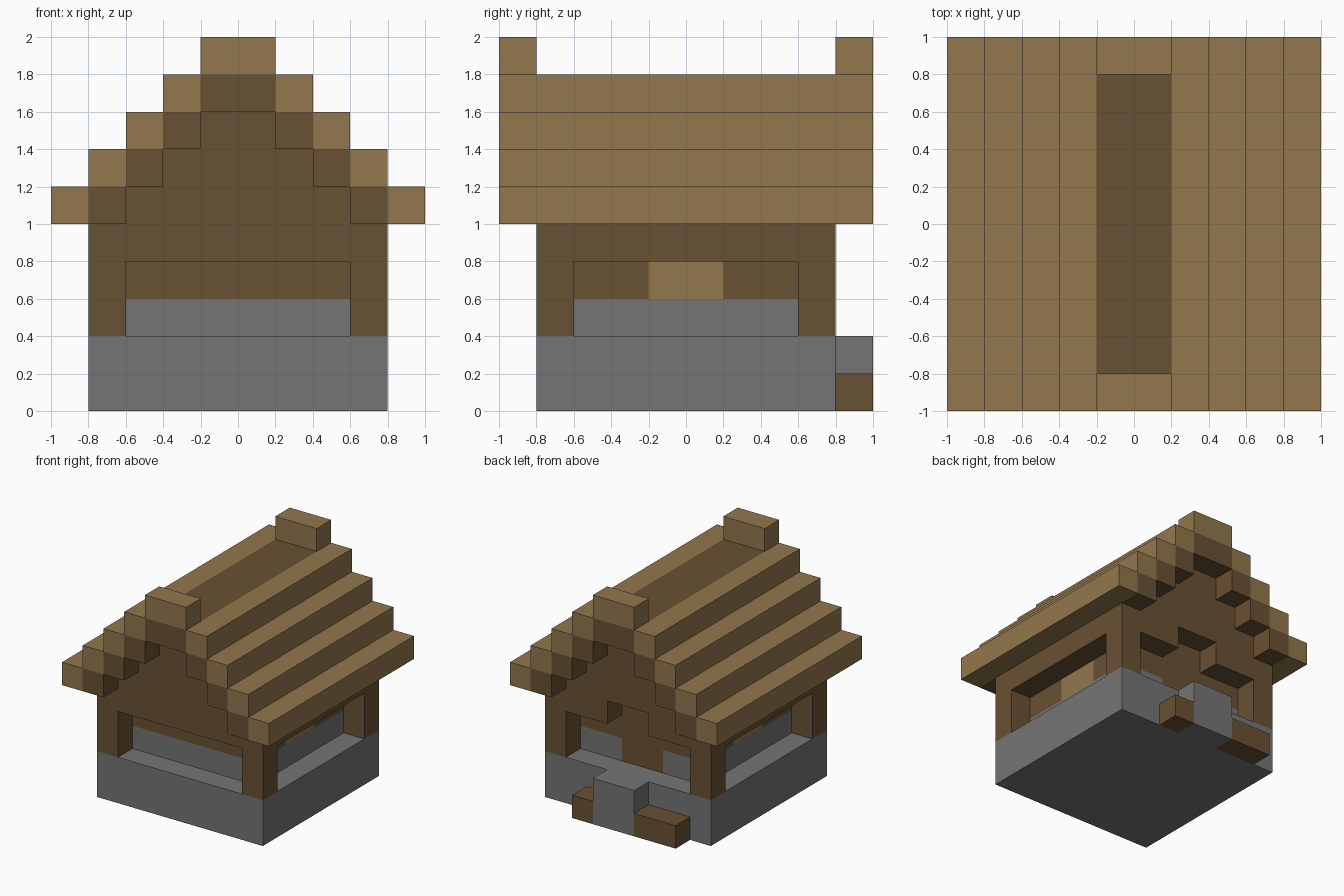
import bpy
import bmesh
from mathutils import Vector

if "Cube" in bpy.data.objects:
    bpy.data.objects.remove(bpy.data.objects["Cube"], do_unlink=True)

U = 0.2  # size of one building block


def make_material(name, rgb):
    mat = bpy.data.materials.new(name)
    mat.use_nodes = True
    colour = (*rgb, 1.0)
    mat.diffuse_color = colour
    bsdf = next(n for n in mat.node_tree.nodes if n.type == 'BSDF_PRINCIPLED')
    bsdf.inputs["Base Color"].default_value = colour
    return mat


TAN = make_material("light wood", (0.287, 0.184, 0.074))
BROWN = make_material("dark wood", (0.141, 0.082, 0.033))
GREY = make_material("stone", (0.178, 0.178, 0.178))


def prism(name, mat, points, depth):
    """Extrude a flat outline, given in blocks, along the depth vector."""
    bm = bmesh.new()
    face = bm.faces.new([bm.verts.new(Vector(p) * U) for p in points])
    moved = bmesh.ops.extrude_face_region(bm, geom=[face], use_keep_orig=True)["geom"]
    verts = [v for v in moved if isinstance(v, bmesh.types.BMVert)]
    bmesh.ops.translate(bm, verts=verts, vec=Vector(depth) * U)
    bmesh.ops.recalc_face_normals(bm, faces=bm.faces)
    mesh = bpy.data.meshes.new(name)
    bm.to_mesh(mesh)
    bm.free()
    mesh.materials.append(mat)
    obj = bpy.data.objects.new(name, mesh)
    bpy.context.collection.objects.link(obj)
    return obj


def box(name, mat, x, y, z):
    """Box from (low, high) ranges in blocks."""
    outline = [(x[0], y[0], z[0]), (x[1], y[0], z[0]), (x[1], y[1], z[0]), (x[0], y[1], z[0])]
    return prism(name, mat, outline, (0, 0, z[1] - z[0]))


def floor_plan(points, z):
    return [(x, y, z) for x, y in points]


# Stone foundation with the landing at the back door
plan = [(-4, -4), (4, -4), (4, 4), (1, 4), (1, 5), (-1, 5), (-1, 4), (-4, 4)]
prism("foundation", GREY, floor_plan(plan, 0), (0, 0, 2))

# Wooden blocks beside the landing
box("porch_block_left", BROWN, (1, 2), (4, 5), (0, 1))
box("porch_block_right", BROWN, (-3, -1), (4, 5), (0, 1))

# Gable walls: corner posts, lintel and stepped gable in one outline
gable = [(4, 2), (4, 5)]
for step in range(3):
    gable += [(3 - step, 5 + step), (3 - step, 6 + step)]
gable += [(-x, z) for x, z in reversed(gable)]
window = [(-3, 2), (-3, 4), (3, 4), (3, 2)]
doorway = [(-3, 2), (-3, 4), (-1, 4), (-1, 5), (1, 5), (1, 4), (3, 4), (3, 2)]
for name, opening, y in (("front_wall", window, -4), ("back_wall", doorway, 3)):
    prism(name, BROWN, [(x, y, z) for x, z in gable + opening], (0, 1, 0))

# Lintels over the side windows
for side, x in (("left", (3, 4)), ("right", (-4, -3))):
    box("side_lintel_" + side, BROWN, x, (-3, 3), (4, 5))

# Recessed inner walls: stone below, wood above, a light panel on each side
low = [(-3, -3), (3, -3), (3, 3), (1, 3), (1, 2), (-1, 2), (-1, 3), (-3, 3)]
prism("inner_wall_stone", GREY, floor_plan(low, 2), (0, 0, 1))
box("back_door", BROWN, (-1, 1), (2, 3), (2, 3))
box("inner_wall_front", BROWN, (-3, 3), (-3, -1), (3, 4))
box("inner_wall_back", BROWN, (-3, 3), (1, 3), (3, 4))
box("side_panels", TAN, (-3, 3), (-1, 1), (3, 4))
box("inner_wall_top", BROWN, (-3, 3), (-3, 3), (4, 5))

# Stepped roof: light boards outside, dark lining one block further in
for step in range(5):
    z = (5 + step, 6 + step)
    for side, s in (("left", 1), ("right", -1)):
        board = sorted((s * (4 - step), s * (5 - step)))
        if step < 4:
            box(f"roof_board_{side}_{step + 1}", TAN, board, (-5, 5), z)
            if step < 3:
                lining = sorted((s * (3 - step), s * (4 - step)))
                box(f"roof_lining_{side}_{step + 1}", BROWN, lining, (-5, 5), z)

# Ridge beam and its two end caps
box("ridge_beam", BROWN, (-1, 1), (-5, 5), (8, 9))
box("ridge_cap_front", TAN, (-1, 1), (-5, -4), (9, 10))
box("ridge_cap_back", TAN, (-1, 1), (4, 5), (9, 10))
